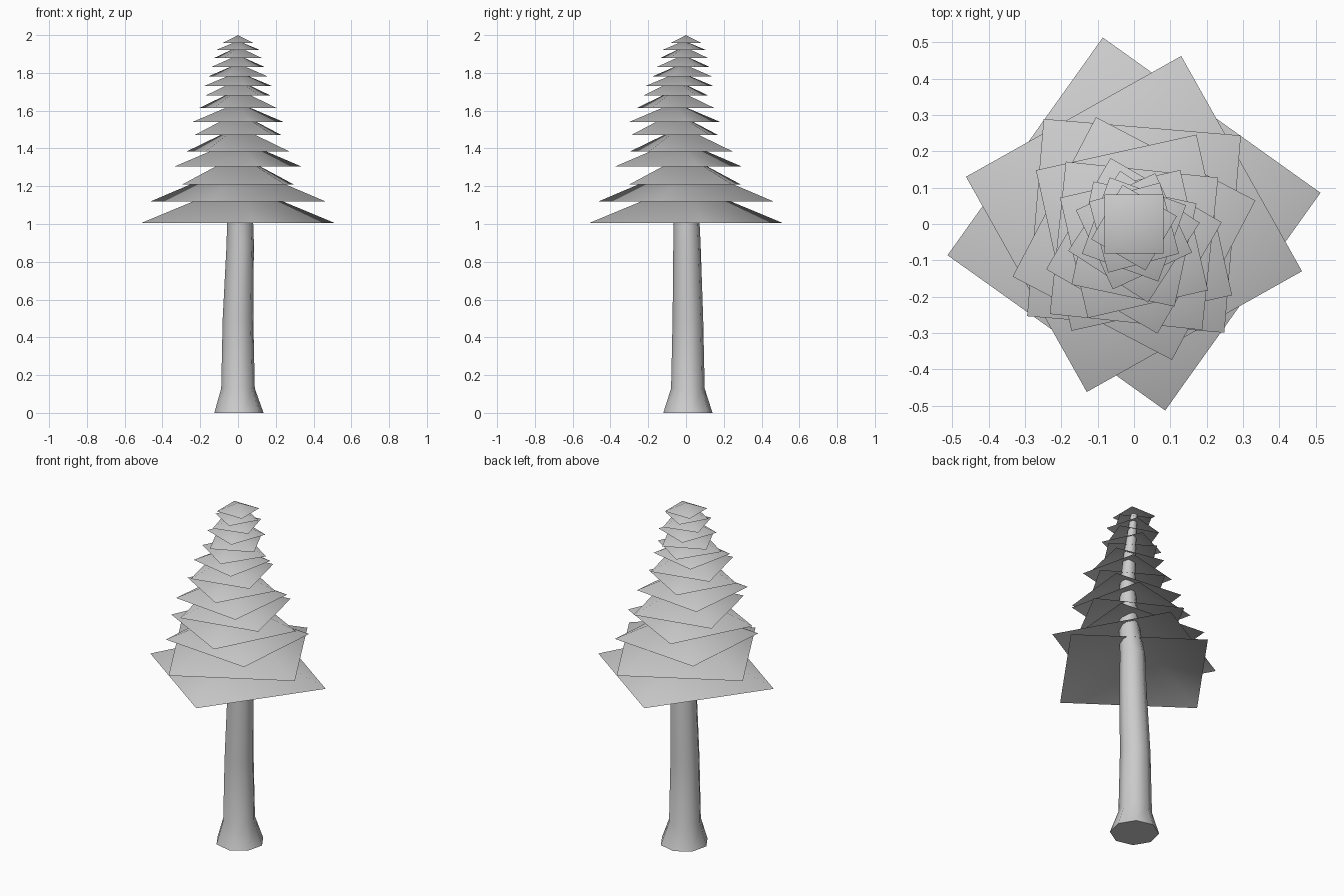
import bpy, bmesh, math

if "Cube" in bpy.data.objects:
    bpy.data.objects.remove(bpy.data.objects["Cube"])


def finish(bm, name):
    me = bpy.data.meshes.new(name)
    bmesh.ops.recalc_face_normals(bm, faces=bm.faces)
    bm.to_mesh(me)
    bm.free()
    ob = bpy.data.objects.new(name, me)
    bpy.context.collection.objects.link(ob)
    bpy.ops.object.select_all(action='DESELECT')
    bpy.context.view_layer.objects.active = ob
    ob.select_set(True)
    bpy.ops.object.shade_smooth_by_angle(angle=math.radians(50))
    return ob


# Trunk: eight-sided rings (x, y, z, radius) along a slightly bent axis
rings = [(0.005, 0.01, 0, 0.132), (0.0, 0.01, 0.13, 0.09), (0.0, 0.01, 0.5, 0.082),
         (0.012, 0.005, 0.9, 0.073), (0.01, 0.0, 1.1, 0.068), (0.0, -0.04, 1.3, 0.055),
         (0.0, -0.055, 1.55, 0.042), (0.0, -0.035, 1.75, 0.032), (0.0, 0.0, 1.97, 0.018)]
bm = bmesh.new()
loops = []
for x, y, z, r in rings:
    loops.append([bm.verts.new((x + r * math.cos(a), y + r * math.sin(a), z))
                  for a in (math.tau * (i + 0.2) / 8 for i in range(8))])
for lo, hi in zip(loops, loops[1:]):
    for i in range(8):
        j = (i + 1) % 8
        bm.faces.new((lo[i], lo[j], hi[j], hi[i]))
bm.faces.new(loops[0][::-1])
bm.faces.new(loops[-1])
finish(bm, "trunk")


# Foliage: open four-sided skirts (rim height, corner radius, angle, y offset)
tiers = [(1.005, 0.52, 9.5, 0.0), (1.12, 0.48, -15.7, 0.0), (1.21, 0.385, 40.2, -0.005),
         (1.305, 0.35, 17.4, -0.04), (1.385, 0.32, 57.5, -0.024), (1.47, 0.298, 39, -0.06),
         (1.54, 0.25, 15, -0.06), (1.615, 0.24, 58, -0.055), (1.68, 0.205, 33, -0.055),
         (1.73, 0.185, 12, -0.035), (1.78, 0.17, 70, -0.02), (1.83, 0.158, 25, -0.015),
         (1.88, 0.143, 60, -0.01), (1.92, 0.122, 15, -0.01), (1.958, 0.115, 45, 0.0)]
for n, (z, r, ang, oy) in enumerate(tiers, 1):
    bm = bmesh.new()
    apex = bm.verts.new((0, oy, min(2.0, z + 0.41 * r)))
    rim = [bm.verts.new((r * math.cos(math.radians(ang + 90 * k)),
                         oy + r * math.sin(math.radians(ang + 90 * k)), z)) for k in range(4)]
    for k in range(4):
        bm.faces.new((rim[k], rim[(k + 1) % 4], apex))
    finish(bm, f"foliage_tier_{n:02d}")
